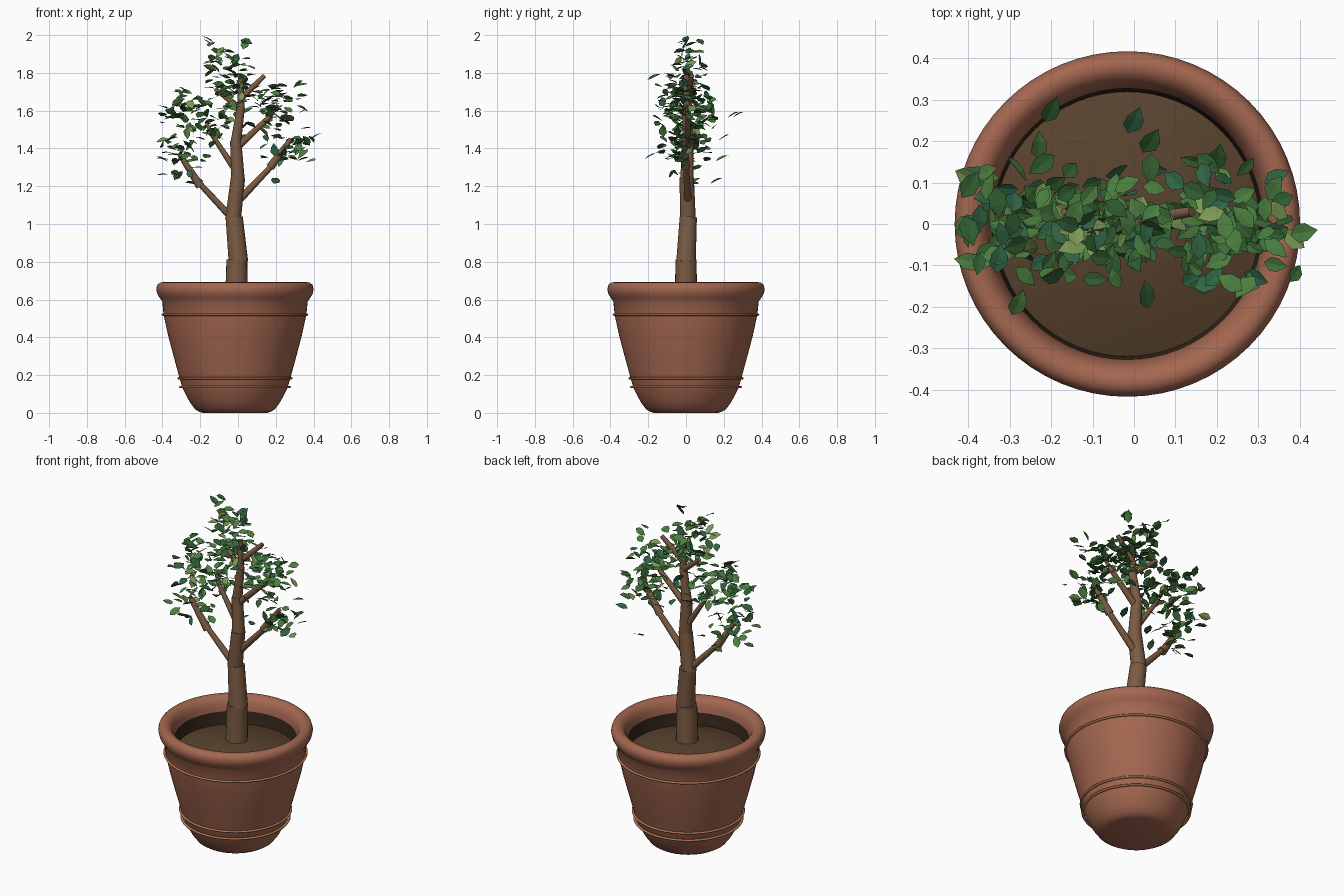
import bpy, bmesh, math, random
from mathutils import Vector, Matrix, Euler

random.seed(11)
CX = -0.016  # pot axis


def material(name, rgb):
    m = bpy.data.materials.new(name)
    m.diffuse_color = (*rgb, 1)
    return m


def finish(name, bm, mat, angle=None):
    mesh = bpy.data.meshes.new(name)
    bm.to_mesh(mesh)
    bm.free()
    ob = bpy.data.objects.new(name, mesh)
    bpy.context.collection.objects.link(ob)
    mesh.materials.append(mat)
    if angle:
        bpy.ops.object.select_all(action='DESELECT')
        ob.select_set(True)
        bpy.context.view_layer.objects.active = ob
        bpy.ops.object.shade_smooth_by_angle(angle=math.radians(angle))
    return ob


def lathe(name, profile, mat, angle=40, closed=False, steps=64):
    bm = bmesh.new()
    vs = [bm.verts.new((CX + r, 0, z)) for r, z in profile]
    pairs = list(zip(vs, vs[1:])) + ([(vs[-1], vs[0])] if closed else [])
    edges = [bm.edges.new(p) for p in pairs]
    bmesh.ops.spin(bm, geom=vs + edges, cent=(CX, 0, 0), axis=(0, 0, 1),
                   angle=2 * math.pi, steps=steps)
    bmesh.ops.remove_doubles(bm, verts=bm.verts, dist=1e-5)
    bmesh.ops.recalc_face_normals(bm, faces=bm.faces)
    return finish(name, bm, mat, angle)


def limb(name, segments, mat, sides=20):
    """Tapered segments, each given as (start, end, start radius, end radius)."""
    bm = bmesh.new()
    for a, b, r1, r2 in segments:
        a, b = Vector(a), Vector(b)
        d = b - a
        rot = d.to_track_quat('Z', 'Y').to_matrix().to_4x4()
        bmesh.ops.create_cone(bm, cap_ends=True, segments=sides, radius1=r1, radius2=r2,
                              depth=d.length, matrix=Matrix.Translation((a + b) / 2) @ rot)
    return finish(name, bm, mat, 40)


terracotta = material("terracotta", (0.37, 0.135, 0.08))
band_clay = material("band_clay", (0.44, 0.19, 0.095))
earth = material("earth", (0.10, 0.055, 0.027))
dark_earth = material("dark_earth", (0.035, 0.02, 0.01))
bark = material("bark", (0.20, 0.105, 0.055))
greens = [material("green_%d" % i, c) for i, c in enumerate(
    [(0.07, 0.21, 0.05), (0.03, 0.11, 0.03), (0.03, 0.13, 0.06), (0.20, 0.32, 0.09)])]

# Pot with rolled rim
lathe("pot", [(0, 0), (0.17, 0), (0.19, 0.006), (0.212, 0.02), (0.238, 0.055), (0.26, 0.095),
              (0.28, 0.137), (0.295, 0.19), (0.325, 0.30), (0.354, 0.41), (0.378, 0.52),
              (0.385, 0.59), (0.398, 0.608), (0.411, 0.63), (0.417, 0.655), (0.411, 0.677),
              (0.398, 0.689), (0.382, 0.692), (0.365, 0.688), (0.349, 0.675), (0.338, 0.655),
              (0.332, 0.635), (0.328, 0.612)], terracotta)

# Soil-stained inner wall and domed soil
lathe("inner_wall", [(0.328, 0.612), (0.324, 0.57), (0.318, 0.53)], dark_earth)
lathe("soil", [(0, 0.603), (0.08, 0.60), (0.16, 0.588), (0.24, 0.568), (0.32, 0.539)], earth)

# Decorative rings
for label, r, z in (("upper", 0.381, 0.52), ("middle", 0.297, 0.183), ("lower", 0.289, 0.137)):
    ring = [(r + 0.008 * math.cos(t * math.pi / 4), z + 0.006 * math.sin(t * math.pi / 4))
            for t in range(8)]
    lathe(label + "_band", ring, band_clay, 60, closed=True)

# Trunk of slightly offset segments
limb("trunk", [((-0.008, 0, 0.575), (-0.006, 0, 0.812), 0.061, 0.055),
               ((0.002, 0, 0.80), (-0.02, 0.012, 1.035), 0.052, 0.046),
               ((-0.027, 0.01, 1.02), (0.0, 0.004, 1.245), 0.042, 0.038),
               ((0.0, 0.005, 1.23), (-0.012, 0.01, 1.44), 0.036, 0.030),
               ((-0.012, 0.01, 1.43), (0.016, 0.003, 1.62), 0.028, 0.021),
               ((0.016, 0.003, 1.61), (0.014, 0.0, 1.79), 0.020, 0.013)], bark)

# Branches, lowest first
branches = {
    "low_left_branch": [((-0.03, 0.01, 1.03), (-0.21, 0.0, 1.22), 0.020, 0.014),
                        ((-0.20, 0.0, 1.20), (-0.31, -0.01, 1.37), 0.023, 0.013)],
    "low_right_branch": [((0.0, 0.01, 1.12), (0.19, 0.0, 1.32), 0.020, 0.015),
                         ((0.17, 0.0, 1.30), (0.28, -0.01, 1.45), 0.023, 0.012)],
    "middle_left_branch": [((-0.01, 0.01, 1.28), (-0.13, 0.02, 1.46), 0.018, 0.012),
                           ((-0.13, 0.02, 1.46), (-0.17, 0.03, 1.54), 0.013, 0.008)],
    "middle_right_branch": [((0.0, 0.01, 1.41), (0.16, 0.01, 1.56), 0.019, 0.014),
                            ((0.16, 0.01, 1.56), (0.21, 0.0, 1.63), 0.013, 0.008)],
    "upper_left_branch": [((0.0, 0.01, 1.62), (-0.12, 0.045, 1.715), 0.018, 0.011)],
    "upper_right_branch": [((0.01, 0.01, 1.66), (0.14, 0.03, 1.785), 0.018, 0.012)],
}
for name, segs in branches.items():
    limb(name, segs, bark, 14)

# Leaves: pointed ovals folded along the midrib
leaf_meshes = [bmesh.new() for _ in greens]


def add_leaf(pos, length, rot):
    w = length * random.uniform(0.25, 0.31)
    bm = random.choices(leaf_meshes, (5, 3, 2, 1))[0]
    m = Matrix.Translation(pos) @ rot.to_matrix().to_4x4()
    stations = [(-0.22, 1.0), (0.12, 0.95)]
    P = lambda x, y, z: bm.verts.new(m @ Vector((x, y * length, z * length)))
    base, tip = P(0, -0.5, 0), P(0, 0.5, -0.05)
    mid = [P(0, y, 0.0) for y, _ in stations]
    for s in (-1, 1):
        side = [P(s * w * k, y, 0.05) for y, k in stations]
        faces = [(base, side[0], mid[0]), (mid[0], side[0], side[1], mid[1]),
                 (mid[1], side[1], tip)]
        for f in faces:
            bm.faces.new(f if s > 0 else f[::-1])


def random_rot():
    return Euler((random.gauss(0, 0.48), random.gauss(0, 0.42),
                  random.uniform(0, 2 * math.pi)))


# Clusters: centre, spread, count
clusters = [
    ((-0.28, -0.01, 1.36), (0.075, 0.065, 0.075), 38),
    ((-0.28, 0.0, 1.62), (0.07, 0.07, 0.055), 44),
    ((0.28, -0.01, 1.42), (0.075, 0.065, 0.055), 34),
    ((0.18, 0.0, 1.64), (0.085, 0.08, 0.065), 72),
    ((-0.14, 0.01, 1.54), (0.055, 0.07, 0.065), 30),
    ((-0.02, 0.0, 1.70), (0.07, 0.07, 0.06), 36),
    ((-0.05, 0.0, 1.86), (0.06, 0.05, 0.07), 44),
]
for c, s, n in clusters:
    for _ in range(n):
        p = [ci + si * max(-1.9, min(1.9, random.gauss(0, 1))) for ci, si in zip(c, s)]
        p[0] = max(-0.40, min(0.39, p[0]))
        p[2] = max(1.21, min(1.965, p[2]))
        add_leaf(p, random.uniform(0.055, 0.078), random_rot())

# Outlying leaves that set the crown's outline
for p in [(-0.20, 0.275, 1.58), (0.0, 0.25, 1.58), (-0.28, -0.19, 1.36), (0.03, -0.17, 1.78),
          (0.04, 0.20, 1.46), (-0.23, 0.19, 1.35), (0.20, 0.16, 1.23)]:
    add_leaf(p, 0.075, Euler((0.5, 0.3, random.uniform(-0.5, 0.5))))
add_leaf((0.41, -0.02, 1.465), 0.075, Euler((0.55, 0, -1.4)))
add_leaf((0.32, -0.04, 1.40), 0.085, Euler((1.0, 0.2, -0.3)))
add_leaf((0.04, 0.0, 1.955), 0.075, Euler((1.0, 0.2, -0.4)))
add_leaf((-0.16, 0.0, 1.98), 0.07, Euler((0.55, 0, 1.3)))
add_leaf((-0.40, -0.09, 1.345), 0.07, Euler((0.1, 0, 1.4)))

for label, bm, mat in zip(("mid_green", "dark_green", "blue_green", "light_green"),
                          leaf_meshes, greens):
    finish("leaves_" + label, bm, mat)
